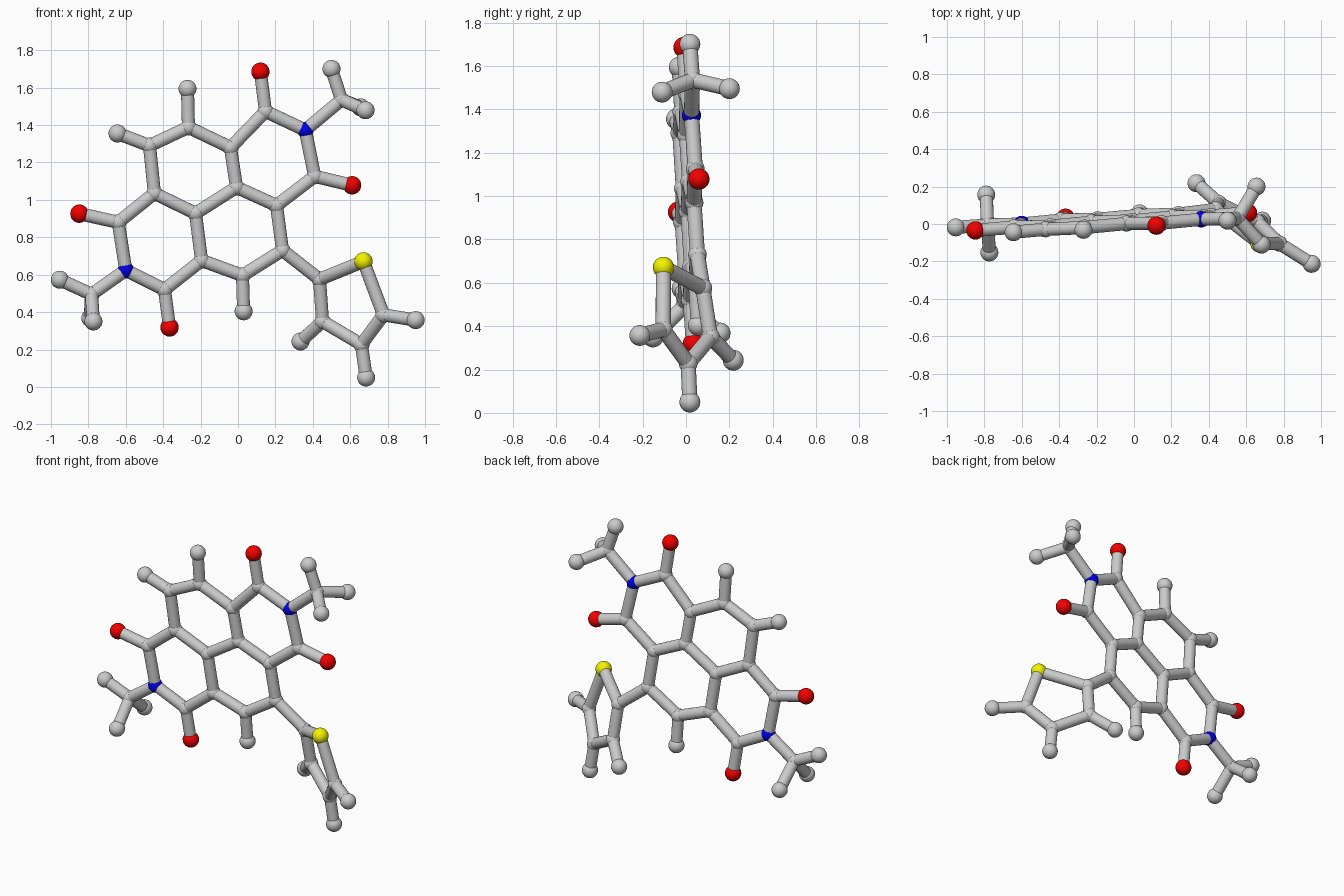
import bpy, bmesh, math
from mathutils import Vector, Matrix

if "Cube" in bpy.data.objects:
    bpy.data.objects.remove(bpy.data.objects["Cube"])

BOND_R, JOINT_R, END_R = 0.035, 0.043, 0.048

def flat(x, z):
    # the fused ring core lies in one slightly tilted plane
    return Vector((x, 0.077 + 0.07 * x - 0.056 * z, z))

# fused core, all in the plane
atoms = {
    'a': flat(-.473, 1.29), 'b': flat(-.265, 1.388), 'c': flat(-.04, 1.28),
    'd': flat(-.008, 1.067), 'e': flat(-.227, .928), 'f': flat(-.447, 1.035),
    'g': flat(-.64, .88), 'n1': flat(-.60, .624), 'h': flat(-.393, .52),
    'i': flat(-.195, .676), 'j': flat(.024, .596), 'k': flat(.238, .73),
    'l': flat(.206, .97), 'm': flat(.41, 1.126), 'n2': flat(.36, 1.373),
    'p': flat(.147, 1.473), 'q': flat(.553, 1.535), 'r': flat(-.783, .495),
    'o1': flat(-.848, .926), 'o2': flat(-.366, .318),
    'o3': flat(.61, 1.078), 'o4': flat(.12, 1.685),
    'ha': flat(-.644, 1.355), 'hb': flat(-.27, 1.594), 'hj': flat(.03, .404),
}
# methyl ends and twisted five-membered ring
atoms.update({k: Vector(v) for k, v in {
    'q1': (.50, .018, 1.70), 'q2': (.682, -.11, 1.479), 'q3': (.655, .20, 1.495),
    'r1': (-.953, -.018, .573), 'r2': (-.773, -.152, .35), 'r3': (-.79, .157, .368),
    't1': (.436, .078, .575), 's': (.671, -.104, .671), 't2': (.778, -.105, .385),
    't3': (.66, .01, .227), 't4': (.452, .113, .35),
    'h2': (.95, -.213, .357), 'h3': (.685, .018, .05), 'h4': (.334, .218, .243),
}.items()})

def mesh_object(name, bm, color=None):
    me = bpy.data.meshes.new(name)
    bm.to_mesh(me)
    bm.free()
    ob = bpy.data.objects.new(name, me)
    bpy.context.collection.objects.link(ob)
    if color:
        mat = bpy.data.materials.new(name + "_colour")
        mat.diffuse_color = color
        mat.use_nodes = True
        mat.node_tree.nodes["Principled BSDF"].inputs["Base Color"].default_value = mat.diffuse_color
        me.materials.append(mat)
    bpy.context.view_layer.objects.active = ob
    ob.select_set(True)
    bpy.ops.object.shade_smooth_by_angle(angle=math.radians(35))
    ob.select_set(False)

def balls(name, keys, radius, color=None):
    bm = bmesh.new()
    for k in keys.split():
        bmesh.ops.create_uvsphere(bm, u_segments=24, v_segments=16, radius=radius,
                                  matrix=Matrix.Translation(atoms[k]))
    mesh_object(name, bm, color)

def sticks(name, *chains):
    bm = bmesh.new()
    for chain in chains:
        keys = chain.split()
        for u, v in zip(keys, keys[1:]):
            p, q = atoms[u], atoms[v]
            rot = (q - p).to_track_quat('Z', 'Y').to_matrix().to_4x4()
            bmesh.ops.create_cone(bm, cap_ends=True, segments=20, radius1=BOND_R,
                                  radius2=BOND_R, depth=(q - p).length,
                                  matrix=Matrix.Translation((p + q) / 2) @ rot)
    mesh_object(name, bm)

# bonds
sticks("core_bonds", 'a b c d e f a', 'f g n1 h i e', 'i j k l d', 'l m n2 p c')
sticks("oxygen_bonds", 'g o1', 'h o2', 'm o3', 'p o4')
sticks("methyl_bonds", 'n2 q q1', 'q2 q q3', 'n1 r r1', 'r2 r r3')
sticks("hydrogen_bonds", 'a ha', 'b hb', 'j hj', 't2 h2', 't3 h3', 't4 h4')
sticks("side_ring_bonds", 'k t1 s t2 t3 t4 t1')

# atoms
balls("carbon_joints", 'a b c d e f g h i j k l m p q r t1 t2 t3 t4', JOINT_R)
balls("hydrogen_atoms", 'ha hb hj h2 h3 h4 q1 q2 q3 r1 r2 r3', END_R)
balls("nitrogen_atoms", 'n1 n2', 0.044, (0.0, 0.0, 0.85, 1))
balls("oxygen_atoms", 'o1 o2 o3 o4', 0.049, (0.9, 0.0, 0.0, 1))
balls("sulfur_atom", 's', 0.049, (0.9, 0.9, 0.0, 1))
